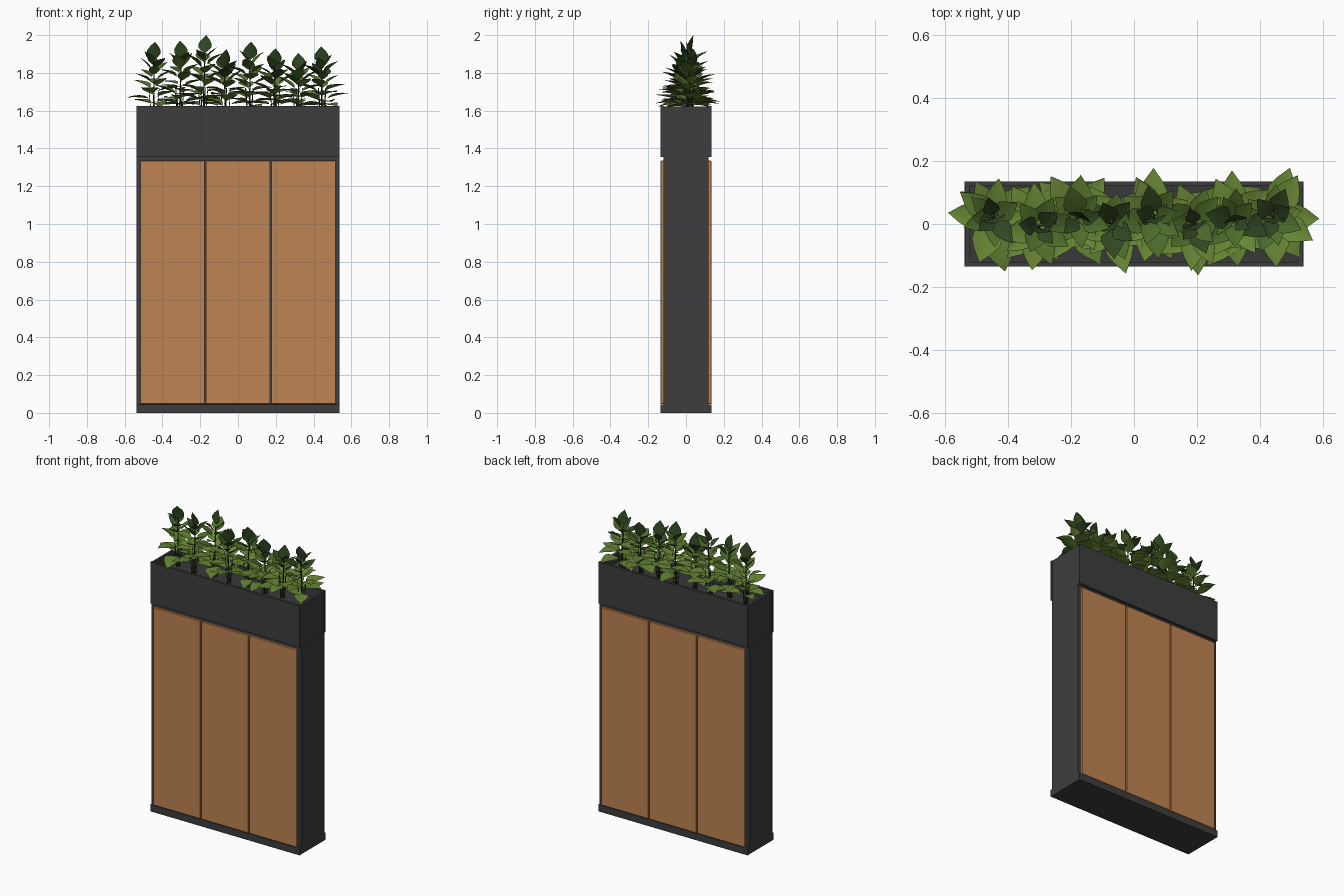
import bpy, bmesh, math, random
from mathutils import Vector

if "Cube" in bpy.data.objects:
    bpy.data.objects.remove(bpy.data.objects["Cube"])

random.seed(11)


def material(name, rgb):
    m = bpy.data.materials.new(name)
    m.diffuse_color = (*rgb, 1)
    m.use_nodes = True
    m.node_tree.nodes["Principled BSDF"].inputs["Base Color"].default_value = m.diffuse_color
    return m


CHARCOAL = material("charcoal metal", (0.047, 0.047, 0.049))
SOIL = material("dark liner", (0.04, 0.04, 0.042))
WOOD = material("warm wood", (0.52, 0.23, 0.085))
GREENS = [material("light leaf green", (0.135, 0.235, 0.035)),
          material("mid leaf green", (0.075, 0.145, 0.022)),
          material("dark leaf green", (0.03, 0.062, 0.015)),
          material("stem green", (0.022, 0.035, 0.012))]


def finish(name, bm, mats):
    me = bpy.data.meshes.new(name)
    bm.to_mesh(me)
    bm.free()
    ob = bpy.data.objects.new(name, me)
    bpy.context.collection.objects.link(ob)
    for m in mats:
        me.materials.append(m)
    return ob


def box(name, x0, x1, y0, y1, z0, z1, mat, bevel=0.0):
    bm = bmesh.new()
    bmesh.ops.create_cube(bm, size=1)
    for v in bm.verts:
        v.co = ((x0 + x1) / 2 + v.co.x * (x1 - x0),
                (y0 + y1) / 2 + v.co.y * (y1 - y0),
                (z0 + z1) / 2 + v.co.z * (z1 - z0))
    ob = finish(name, bm, [mat])
    if bevel:
        mod = ob.modifiers.new("soft edge", "BEVEL")
        mod.width, mod.segments = bevel, 1
    return ob


# Cabinet body and plinth
W, D, B = 0.538, 0.135, 0.12
box("cabinet_body", -W, W, -B, B, 0.02, 1.355, CHARCOAL)
box("plinth", -W, W, -D, D, 0, 0.045, CHARCOAL)

# Three wood panels on the front and on the back
PANEL, GAP = 1.04 / 3, 0.003
for side, sy in (("front", -1), ("back", 1)):
    ya, yb = sorted((sy * (B - 0.002), sy * D))
    for i in range(3):
        x = -0.52 + i * PANEL
        box(f"{side}_panel_{i + 1}", x + GAP, x + PANEL - GAP, ya, yb,
            0.047, 1.335, WOOD, 0.002)

# Planter trough: long walls, end walls and floor
for side, s in (("front", -1), ("back", 1)):
    ya, yb = sorted((s * B, s * D))
    box(f"planter_{side}_wall", -W, W, ya, yb, 1.355, 1.625, CHARCOAL)
for side, s in (("left", -1), ("right", 1)):
    xa, xb = sorted((s * 0.522, s * (W - 0.001)))
    box(f"planter_{side}_wall", xa, xb, -B, B, 1.355, 1.622, CHARCOAL)
box("planter_floor", -0.522, 0.522, -B, B, 1.355, 1.565, SOIL)

# Leaf outline: distance along the leaf, half width (both relative to length)
OUTLINE = [(0, 0.012), (0.2, 0.014), (0.27, 0.13), (0.42, 0.265),
           (0.58, 0.27), (0.76, 0.18), (0.9, 0.075), (1, 0.0)]


def leaf(bm, base, azimuth, elevation, length, droop, colour, width=1.0):
    ca, sa = math.cos(azimuth), math.sin(azimuth)
    ce, se = math.cos(elevation), math.sin(elevation)
    along = Vector((ca * ce, sa * ce, se))
    across = Vector((-sa, ca, 0))
    normal = along.cross(across)
    rows = []
    for t, w in OUTLINE:
        mid = base + along * (length * t) - normal * (droop * length * t * t)
        edge = across * (w * width * length)
        lift = normal * (0.3 * w * length)
        rows.append([bm.verts.new(p) for p in (mid - edge + lift, mid, mid + edge + lift)])
    for a, b in zip(rows, rows[1:]):
        for k in (0, 1):
            f = bm.faces.new((a[k], a[k + 1], b[k + 1], b[k]))
            f.material_index = colour
            f.smooth = True


def stalk(bm, a, b, r):
    rings = []
    for p, rad in ((a, r), (b, r * 0.55)):
        rings.append([bm.verts.new(p + Vector((math.cos(q), math.sin(q), 0)) * rad)
                      for q in (k * math.tau / 5 for k in range(5))])
    for k in range(5):
        n = (k + 1) % 5
        f = bm.faces.new((rings[0][k], rings[0][n], rings[1][n], rings[1][k]))
        f.material_index = 3


# Row of leafy plants: x, y, tip height
PLANTS = [(-0.445, 0.02, 1.965), (-0.31, -0.01, 1.97), (-0.185, 0.02, 2.0),
          (-0.065, 0.0, 1.925), (0.06, 0.02, 1.965), (0.195, 0.0, 1.93),
          (0.315, 0.01, 1.905), (0.445, 0.02, 1.94)]
COUNT = 21
for p, (px, py, tip) in enumerate(PLANTS):
    bm = bmesh.new()
    foot = Vector((px, py, 1.56))
    crown = Vector((px + random.uniform(-0.01, 0.01), py, tip - 0.115))
    stalk(bm, foot, crown, 0.005)
    # thin side shoots
    for k in range(4):
        q = k * math.tau / 4 + p
        out = Vector((math.cos(q), math.sin(q), 0))
        stalk(bm, foot + out * 0.012, foot + out * 0.028 + Vector((0, 0, 0.16)), 0.003)
    # leaves spiral up, from wide and flat to short and steep
    for i in range(COUNT):
        f = i / COUNT
        base = foot.lerp(crown, f)
        base.z = 1.625 + (crown.z - 1.625) * f ** 1.15
        shade = f + random.uniform(-0.15, 0.15)
        colour = 0 if shade < 0.6 else 1 if shade < 0.82 else 2
        leaf(bm, base, i * 2.4 + p * 1.3 + random.uniform(-0.3, 0.3),
             math.radians(6 + 48 * f ** 1.5 + random.uniform(-4, 14)),
             (0.16 - 0.055 * f) * random.uniform(0.85, 1.12),
             random.uniform(0.05, 0.2), colour, random.uniform(0.9, 1.15))
    # upright tip leaf
    leaf(bm, crown, random.uniform(0.9, 2.2) * random.choice((-1, 1)),
         math.radians(80), 0.115 / math.sin(math.radians(80)), 0.0, 2, 1.2)
    finish(f"plant_{p + 1}", bm, GREENS)
